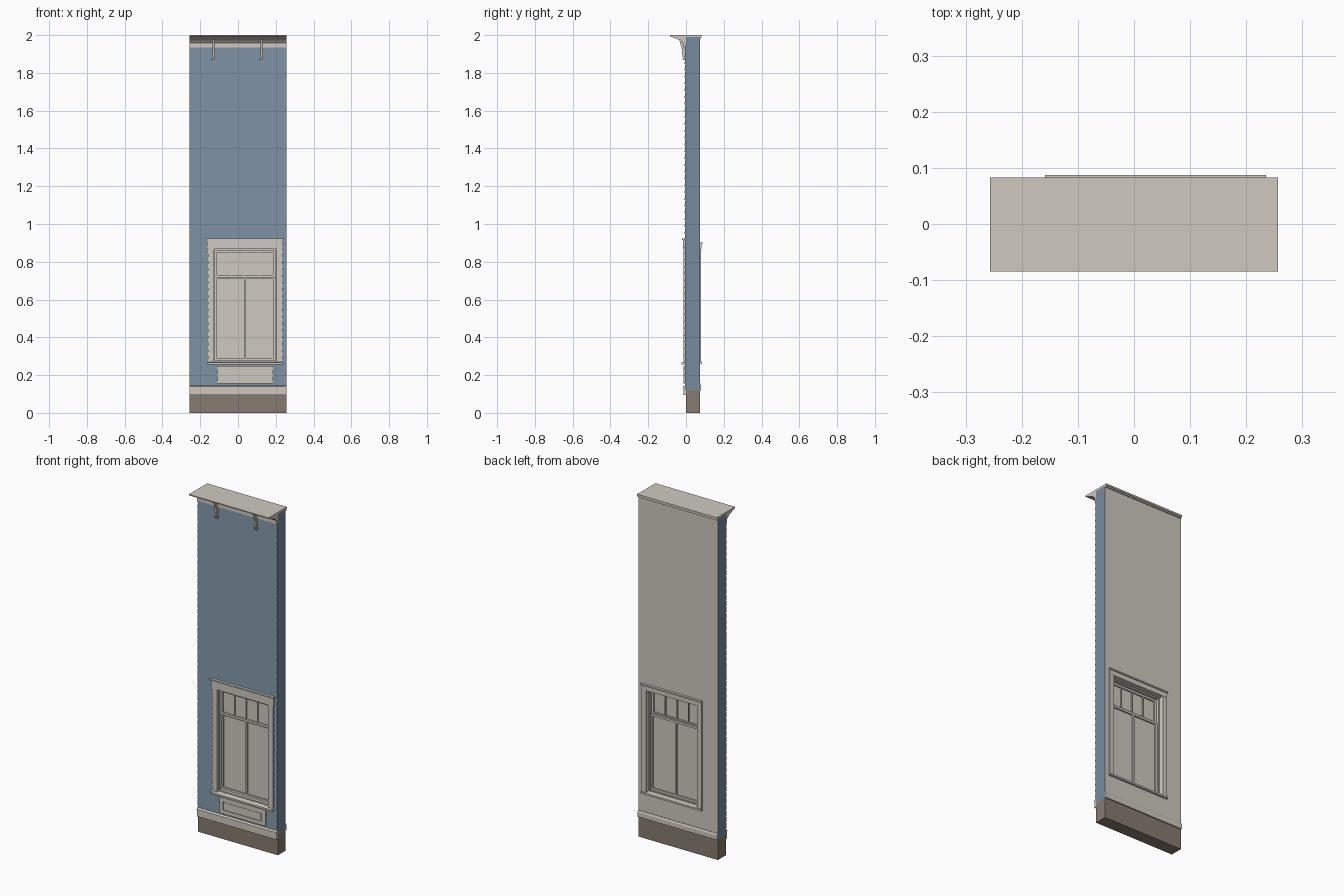
import bpy
import bmesh

if "Cube" in bpy.data.objects:
    bpy.data.objects.remove(bpy.data.objects["Cube"], do_unlink=True)


def material(name, rgb):
    m = bpy.data.materials.new(name)
    m.use_nodes = True
    m.diffuse_color = (*rgb, 1)
    m.node_tree.nodes["Principled BSDF"].inputs["Base Color"].default_value = (*rgb, 1)
    return m


CREAM = material("cream_trim", (0.62, 0.59, 0.53))
BLUE = material("slate_blue_siding", (0.19, 0.26, 0.34))
BROWN = material("brown_foundation", (0.24, 0.20, 0.16))

W = 0.257                       # half width of the wall
FRONT, BACK = 0.0, 0.073        # wall faces
L, R, B, T = -0.13, 0.205, 0.27, 0.868   # window opening
MID = (L + R) / 2
BASE = 0.118                    # top of the foundation


def add_prism(bm, profile, x0, x1):
    """Extrude a (y, z) outline along x."""
    face = bm.faces.new([bm.verts.new((x0, y, z)) for y, z in profile])
    ext = bmesh.ops.extrude_face_region(bm, geom=[face])
    for v in ext["geom"]:
        if isinstance(v, bmesh.types.BMVert):
            v.co.x = x1


def prisms(name, mats, items):
    """One object from several (profile, x0, x1) prisms."""
    bm = bmesh.new()
    for item in items:
        add_prism(bm, *item)
    bmesh.ops.recalc_face_normals(bm, faces=bm.faces)
    mesh = bpy.data.meshes.new(name)
    bm.to_mesh(mesh)
    bm.free()
    for m in mats:
        mesh.materials.append(m)
    ob = bpy.data.objects.new(name, mesh)
    bpy.context.collection.objects.link(ob)
    return ob


def rect(x0, x1, y0, y1, z0, z1):
    return ([(y0, z0), (y1, z0), (y1, z1), (y0, z1)], x0, x1)


def boxes(name, mat, *dims):
    return prisms(name, [mat], [rect(*d) for d in dims])


def ring(x0, x1, y0, y1, z0, z1, w):
    """Four bars of a rectangular frame of bar width w."""
    return [(x0, x0 + w, y0, y1, z0, z1), (x1 - w, x1, y0, y1, z0, z1),
            (x0 + w, x1 - w, y0, y1, z0, z0 + w), (x0 + w, x1 - w, y0, y1, z1 - w, z1)]


# Wall core around the opening: blue outside, cream on the room side
boxes("foundation", BROWN, (-W, W, FRONT, BACK, 0, BASE))
core = prisms("wall_core", [BLUE, CREAM], [
    rect(-W, W, FRONT, BACK, BASE, B), rect(-W, W, FRONT, BACK, T, 1.99),
    rect(-W, L, FRONT, BACK, B, T), rect(R, W, FRONT, BACK, B, T)])
for f in core.data.polygons:
    inside_opening = L - 0.01 < f.center.x < R + 0.01 and abs(f.normal.y) < 0.5
    if f.normal.y > 0.5 or inside_opening:
        f.material_index = 1

# Lapped siding boards, split around the opening
boards = []
PITCH, START = 0.036, 0.12
count = int((1.955 - START) / PITCH) + 1
for i in range(count):
    z0 = START + i * PITCH
    z1 = min(z0 + PITCH, 1.96)
    board = [(FRONT, z0), (-0.008, z0), (-0.003, z1), (FRONT, z1)]
    if z1 > B and z0 < T:
        boards += [(board, -W, L - 0.008), (board, R + 0.008, W)]
    else:
        boards.append((board, -W, W))
prisms("lap_siding", [BLUE], boards)

# Water table band with a sloped cap
prisms("water_table", [CREAM], [
    ([(0, 0.095), (-0.013, 0.095), (-0.013, 0.136), (0, 0.136)], -W, W),
    ([(0, 0.136), (-0.017, 0.136), (-0.017, 0.139), (0, 0.146)], -W, W)])

# Eave with raked soffit, crown strip and frieze
prisms("eave", [CREAM], [
    ([(0.083, 2.0), (-0.085, 2.0), (-0.085, 1.994), (-0.028, 1.972),
      (0, 1.972), (0, 1.99), (0.083, 1.99)], -W, W)])
prisms("crown_moulding", [CREAM], [
    ([(0, 1.972), (-0.028, 1.972), (-0.016, 1.958), (0, 1.958)], -W, W)])
boxes("frieze", CREAM, (-W, W, -0.012, 0, 1.935, 1.96))
boxes("room_crown", CREAM, (-W, W, BACK, 0.079, 1.982, 1.99))

# Eave brackets
bracket = [(0, 1.968), (-0.036, 1.976), (-0.03, 1.955), (-0.022, 1.925),
           (-0.018, 1.885), (-0.014, 1.876), (0, 1.876)]
foot = [(0, 1.876), (-0.018, 1.876), (-0.016, 1.867), (0, 1.867)]
for side, x in (("right", -0.13), ("left", 0.124)):
    prisms("eave_bracket_" + side, [CREAM],
           [(bracket, x - 0.006, x + 0.006), (foot, x - 0.009, x + 0.009)])

# Room side baseboard
prisms("baseboard", [CREAM], [
    ([(BACK, BASE), (0.08, BASE), (0.08, 0.145), (0.076, 0.155), (BACK, 0.155)], -W, W)])

# Outside window casing, head and sill
boxes("outer_casing", CREAM,
      (L - 0.03, L + 0.002, -0.013, 0, B, T), (R - 0.002, R + 0.03, -0.013, 0, B, T))
boxes("outer_head", CREAM,
      (L - 0.033, R + 0.033, -0.015, 0, T, 0.916),
      (L - 0.038, R + 0.038, -0.022, 0, 0.916, 0.924))
prisms("outer_sill", [CREAM], [
    ([(0.02, 0.256), (-0.024, 0.256), (-0.024, 0.266), (0.02, 0.273)], L - 0.032, R + 0.032)])

# Raised panel under the sill
boxes("apron_panel", CREAM, (-0.106, 0.184, -0.01, 0, 0.157, 0.247),
      *ring(-0.108, 0.186, -0.014, 0, 0.155, 0.249, 0.022),
      (-0.08, 0.158, -0.012, 0, 0.183, 0.221))

# Room side casing, head and stool
boxes("inner_casing", CREAM,
      (L - 0.026, L + 0.002, BACK, 0.08, B, T), (R - 0.002, R + 0.026, BACK, 0.08, B, T))
boxes("inner_head", CREAM,
      (L - 0.026, R + 0.026, BACK, 0.081, T, 0.895),
      (L - 0.029, R + 0.03, BACK, 0.087, 0.895, 0.903))
boxes("inner_stool", CREAM, (L - 0.029, R + 0.03, 0.045, 0.086, 0.262, 0.272))

# Window: jamb liner, sash frame, meeting rail, bars and panes
boxes("jamb_liner", CREAM, *ring(L, R, 0.004, 0.05, B, T, 0.007))
RAIL = 0.722
boxes("lower_sash", CREAM, *ring(L + 0.006, R - 0.006, 0.022, 0.042, B + 0.006, RAIL, 0.013),
      (MID - 0.005, MID + 0.005, 0.022, 0.042, B + 0.015, RAIL))
boxes("upper_sash", CREAM, *ring(L + 0.006, R - 0.006, 0.012, 0.034, RAIL - 0.006, T - 0.006, 0.013))
step = (R - L - 0.038) / 4
boxes("upper_bars", CREAM, *[
    (MID + k * step - 0.003, MID + k * step + 0.003, 0.018, 0.032, RAIL, T - 0.012)
    for k in (-1, 0, 1)])
boxes("window_panes", CREAM, (L + 0.01, R - 0.01, 0.03, 0.033, B + 0.01, RAIL),
      (L + 0.01, R - 0.01, 0.023, 0.026, RAIL, T - 0.01))
